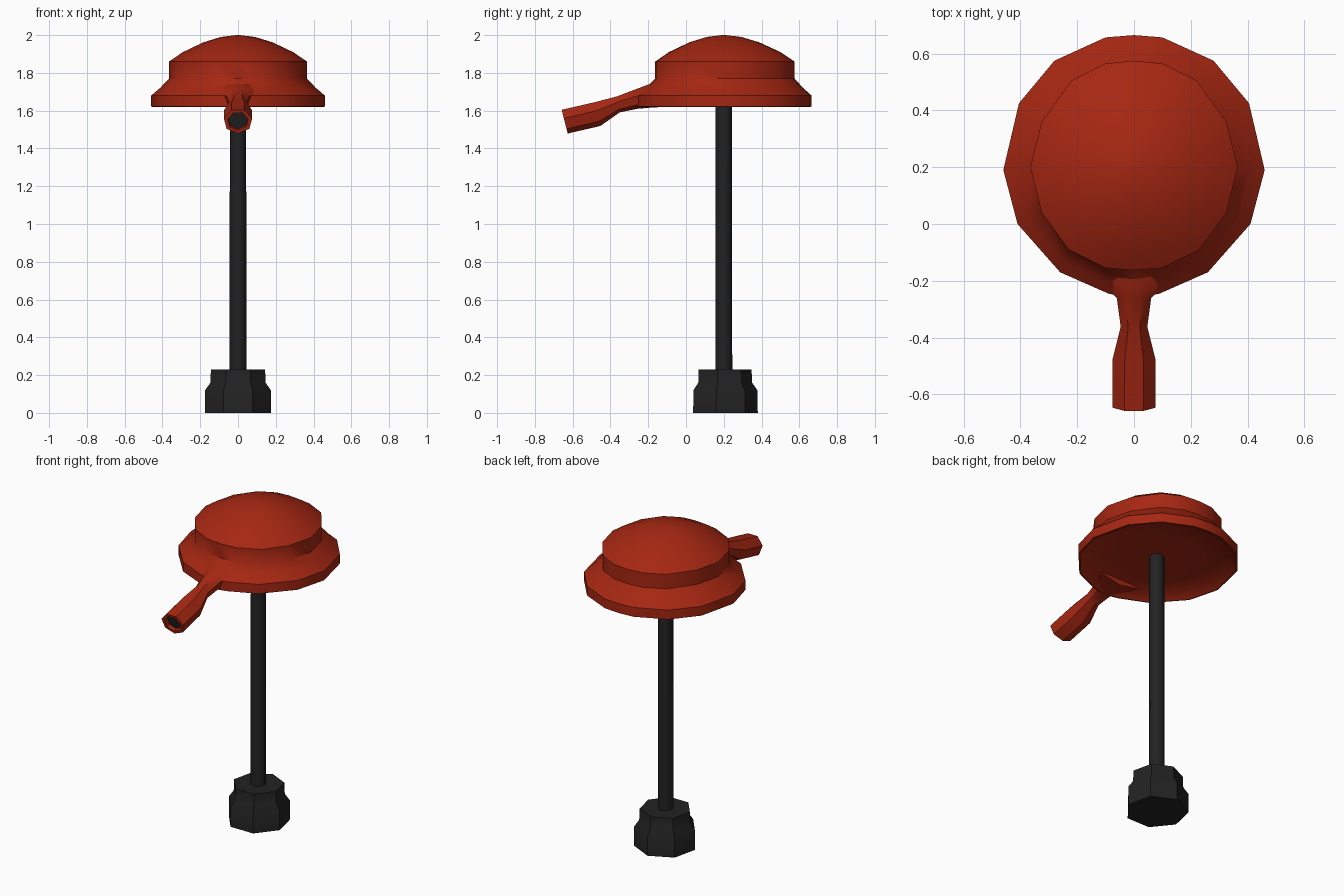
import bpy, bmesh, math
from mathutils import Vector

if "Cube" in bpy.data.objects:
    bpy.data.objects.remove(bpy.data.objects["Cube"])

CY = 0.2  # y of the pole axis


def material(name, rgb):
    m = bpy.data.materials.new(name)
    m.diffuse_color = (*rgb, 1)
    m.use_nodes = True
    m.node_tree.nodes["Principled BSDF"].inputs["Base Color"].default_value = m.diffuse_color
    return m


red = material("red", (0.38, 0.02, 0.006))
black = material("black", (0.016, 0.016, 0.016))


def loft(name, rings, mat, angle=40):
    """Skin a list of equal-length point rings and cap both ends."""
    bm = bmesh.new()
    loops = [[bm.verts.new(p) for p in ring] for ring in rings]
    n = len(loops[0])
    for a, b in zip(loops, loops[1:]):
        for i in range(n):
            j = (i + 1) % n
            bm.faces.new((a[i], a[j], b[j], b[i]))
    bm.faces.new(loops[0][::-1])
    bm.faces.new(loops[-1])
    bmesh.ops.recalc_face_normals(bm, faces=bm.faces)
    me = bpy.data.meshes.new(name)
    bm.to_mesh(me)
    bm.free()
    ob = bpy.data.objects.new(name, me)
    bpy.context.collection.objects.link(ob)
    me.materials.append(mat)
    bpy.ops.object.select_all(action='DESELECT')
    ob.select_set(True)
    bpy.context.view_layer.objects.active = ob
    bpy.ops.object.shade_smooth_by_angle(angle=math.radians(angle))
    return ob


def mirrored(half):
    return half + [(-x, y) for x, y in half[-2:0:-1]]


def polygon(n, r, z, turn=90):
    return [(r * math.cos(math.radians(turn) + 2 * math.pi * i / n),
             CY + r * math.sin(math.radians(turn) + 2 * math.pi * i / n), z)
            for i in range(n)]


# Head: wide rim, upright crown wall and low dome
rim = mirrored([(0, .665), (.10, .657), (.28, .575), (.405, .425), (.46, .19),
                (.41, 0), (.26, -.17), (.09, -.245), (0, -.265)])
crown = mirrored([(0, .575), (.10, .565), (.22, .505), (.325, .36), (.365, .2),
                  (.325, .04), (.23, -.09), (.10, -.155), (0, -.163)])


def ring(outline, scale, z):
    return [(x * scale, CY + (y - CY) * scale, z) for x, y in outline]


middle = [((a[0] + b[0]) / 2, (a[1] + b[1]) / 2) for a, b in zip(rim, crown)]
loft("head", [ring(rim, .04, 1.66), ring(rim, .5, 1.66), ring(rim, .88, 1.65),
              ring(rim, .98, 1.62), ring(rim, 1, 1.622), ring(rim, 1, 1.68),
              ring(middle, 1, 1.72), ring(crown, 1, 1.77), ring(crown, 1, 1.86),
              ring(crown, .8, 1.91), ring(crown, .5, 1.962),
              ring(crown, .25, 1.99), ring(crown, .03, 2.0)], red)


# Spout: seven-sided tube that flares into the rim, with a hollow mouth
def spout_ring(y, z, width, height, tilt):
    up = Vector((0, -math.sin(tilt), math.cos(tilt)))
    pts = []
    for i in range(7):
        a = -math.pi / 2 + 2 * math.pi * i / 7
        pts.append(Vector((width * math.cos(a), y, z)) + up * height * math.sin(a))
    return pts


loft("spout", [spout_ring(*r) for r in (
    (-.12, 1.685, .17, .065, 0), (-.20, 1.68, .12, .065, 0),
    (-.26, 1.665, .062, .055, .05), (-.36, 1.635, .048, .045, .2),
    (-.47, 1.585, .077, .068, .25), (-.643, 1.545, .077, .068, .25),
    (-.643, 1.545, .055, .05, .25), (-.615, 1.552, .052, .047, .25))], red)
loft("spout_mouth", [spout_ring(-.618, 1.551, .053, .048, .25),
                     spout_ring(-.622, 1.55, .053, .048, .25)], black)

# Pole and stepped foot
loft("pole", [polygon(8, .045, .2, 0), polygon(8, .043, 1.67, 0)], black, 60)
loft("foot", [polygon(7, .18, 0), polygon(7, .178, .12),
              polygon(7, .15, .16), polygon(7, .147, .23)], black)
